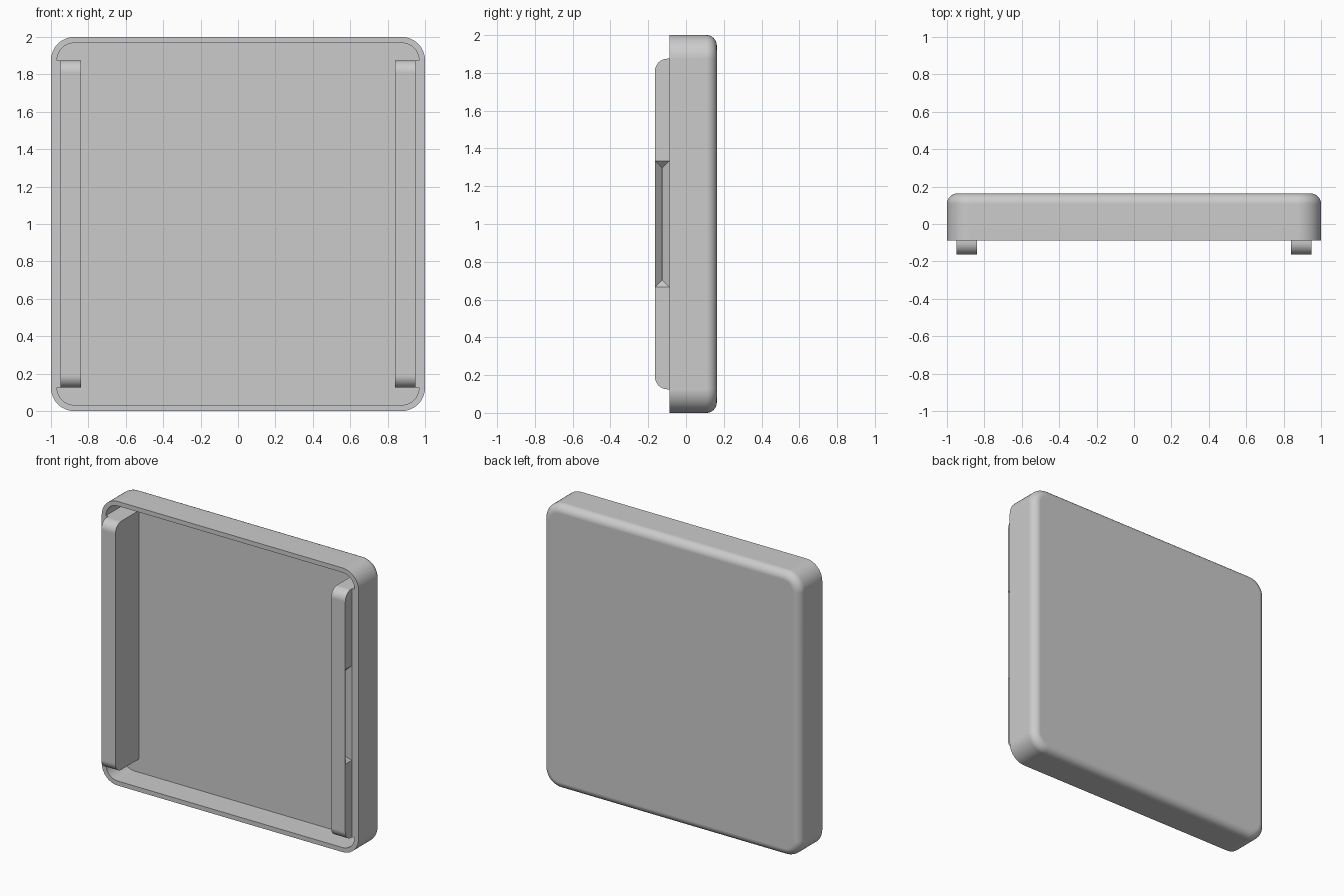
import bpy, bmesh
from math import sin, cos, pi

if "Cube" in bpy.data.objects:
    bpy.data.objects.remove(bpy.data.objects["Cube"])

FRONT, RIM, FLOOR, BACK = -0.164, -0.0875, 0.097, 0.163
WALL, CORNER, FILLET = 0.032, 0.125, 0.055
RAIL_IN, RAIL_OUT = 0.84, 0.95
RAIL_LOW, RAIL_HIGH = CORNER, 2 - CORNER

grey = bpy.data.materials.new("light grey")
grey.use_nodes = True
colour = (0.6, 0.6, 0.6, 1)
grey.diffuse_color = colour
grey.node_tree.nodes["Principled BSDF"].inputs["Base Color"].default_value = colour


def make_object(name, bm):
    bmesh.ops.recalc_face_normals(bm, faces=bm.faces[:])
    mesh = bpy.data.meshes.new(name)
    bm.to_mesh(mesh)
    bm.free()
    mesh.materials.append(grey)
    obj = bpy.data.objects.new(name, mesh)
    bpy.context.collection.objects.link(obj)
    return obj


def smooth(obj):
    bpy.ops.object.select_all(action="DESELECT")
    obj.select_set(True)
    bpy.context.view_layer.objects.active = obj
    bpy.ops.object.shade_smooth_by_angle(angle=pi / 6)
    weighted = obj.modifiers.new("Weighted normals", "WEIGHTED_NORMAL")
    weighted.keep_sharp = True


def loft(bm, rings):
    """Join matching closed rings of points and cap both ends."""
    rings = [[bm.verts.new(p) for p in ring] for ring in rings]
    for a, b in zip(rings, rings[1:]):
        for i in range(len(a)):
            j = (i + 1) % len(a)
            bm.faces.new((a[i], a[j], b[j], b[i]))
    bm.faces.new(rings[0])
    bm.faces.new(rings[-1])


def rounded_square(inset, y, steps=10):
    """Rounded square ring, moved inwards by inset, at depth y."""
    radius, centre = CORNER - inset, 1 - CORNER
    ring = []
    for quarter, (sx, sz) in enumerate([(1, 1), (-1, 1), (-1, -1), (1, -1)]):
        for i in range(steps + 1):
            a = (quarter + i / steps) * pi / 2
            ring.append((sx * centre + radius * cos(a), y,
                         1 + sz * centre + radius * sin(a)))
    return ring


# Hollow tray with a softly rounded back edge
rings = [rounded_square(WALL, FLOOR), rounded_square(WALL, RIM), rounded_square(0, RIM)]
for i in range(9):
    a = i / 8 * pi / 2
    rings.append(rounded_square(FILLET * (1 - cos(a)), BACK - FILLET * (1 - sin(a))))
bm = bmesh.new()
loft(bm, rings)
smooth(make_object("tray", bm))

# Side rails with rounded front ends
radius = 0.065
profile = [(FLOOR, RAIL_LOW)]
for start, z in ((0, RAIL_LOW + radius), (1, RAIL_HIGH - radius)):
    for i in range(9):
        a = (start + i / 8) * pi / 2
        profile.append((FRONT + radius - radius * sin(a), z - radius * cos(a)))
profile.append((FLOOR, RAIL_HIGH))
bm = bmesh.new()
loft(bm, [[(x, y, z) for y, z in profile] for x in (RAIL_IN, RAIL_OUT)])
rails = make_object("side_rails", bm)


def rectangle(x, y0, y1, z0, z1):
    return [(x, y0, z0), (x, y1, z0), (x, y1, z1), (x, y0, z1)]


# Finger groove cutter: a hipped wedge sunk into the outer side of the rail
y0, y1, z0, z1 = FRONT + 0.001, RIM - 0.001, 0.667, 1.333
depth = (y1 - y0) / 2 - 0.0005
bm = bmesh.new()
loft(bm, [rectangle(RAIL_OUT + 0.02, y0, y1, z0, z1),
          rectangle(RAIL_OUT, y0, y1, z0, z1),
          rectangle(RAIL_OUT - depth, y0 + depth, y1 - depth, z0 + depth, z1 - depth)])
cutter = make_object("groove_cutter", bm)
cutter.hide_render = True
cutter.hide_viewport = True
cut = rails.modifiers.new("Groove", "BOOLEAN")
cut.operation, cut.solver, cut.object = "DIFFERENCE", "EXACT", cutter
rails.modifiers.new("Mirror", "MIRROR")
smooth(rails)

# Ledges joining the rails to the tray walls
bm = bmesh.new()
loft(bm, [rectangle(x, RIM, FLOOR, RAIL_LOW, RAIL_HIGH) for x in (RAIL_OUT, 1 - WALL)])
ledges = make_object("rail_ledges", bm)
ledges.modifiers.new("Mirror", "MIRROR")
